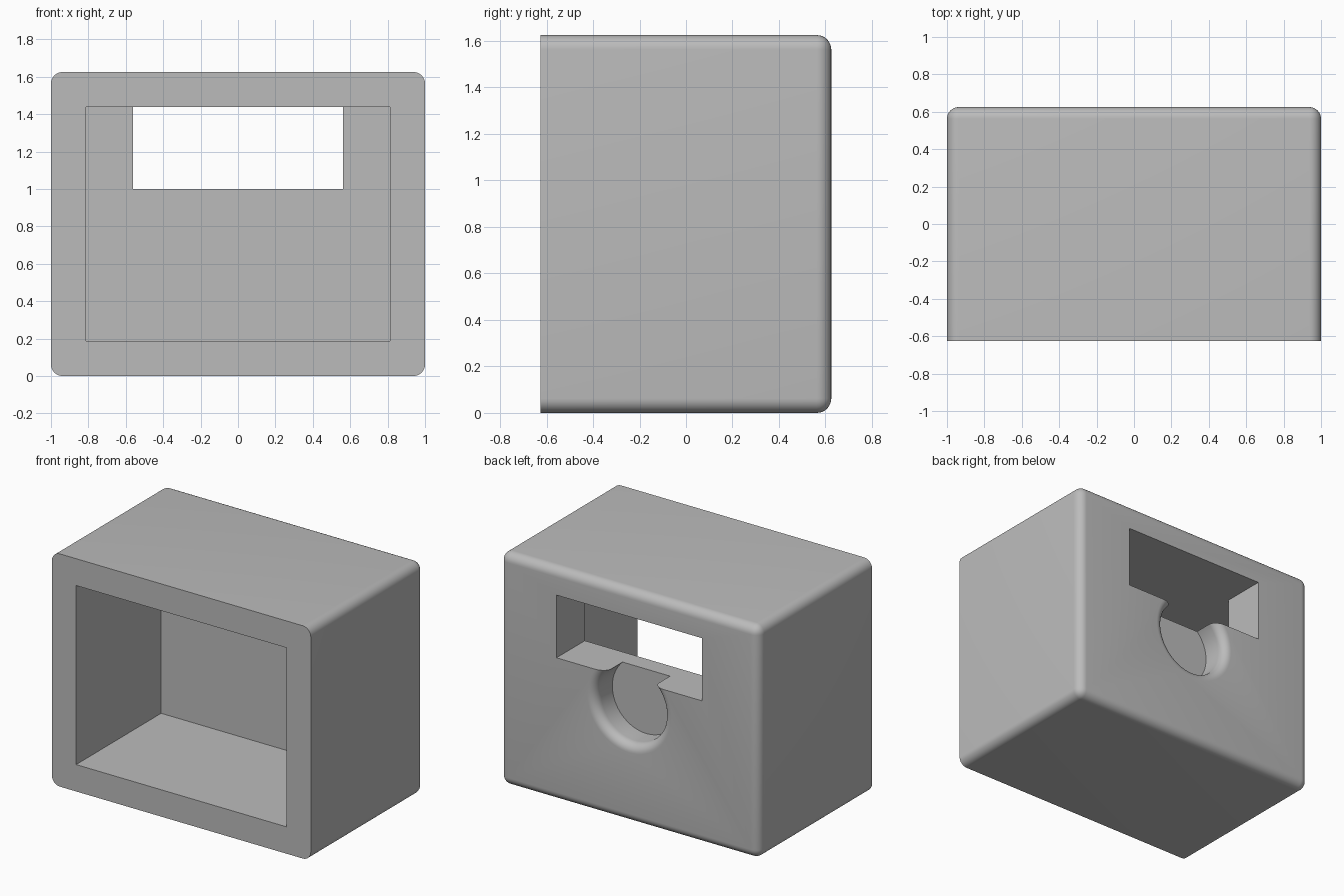
import bpy
import bmesh
import math
from mathutils import Matrix, Vector

if "Cube" in bpy.data.objects:
    bpy.data.objects.remove(bpy.data.objects["Cube"], do_unlink=True)

HALF_X, HALF_Y, HEIGHT = 1.0, 0.625, 1.625
ROUND = 0.0625

grey = bpy.data.materials.new("light grey")
grey.use_nodes = True
colour = (0.5, 0.5, 0.5, 1)
grey.diffuse_color = colour
grey.node_tree.nodes["Principled BSDF"].inputs["Base Color"].default_value = colour


def add_object(name, bm):
    bmesh.ops.recalc_face_normals(bm, faces=bm.faces)
    mesh = bpy.data.meshes.new(name)
    bm.to_mesh(mesh)
    bm.free()
    mesh.materials.append(grey)
    obj = bpy.data.objects.new(name, mesh)
    bpy.context.collection.objects.link(obj)
    return obj


def box(low, high):
    bm = bmesh.new()
    low, high = Vector(low), Vector(high)
    size = Matrix.Diagonal((high - low).to_4d())
    bmesh.ops.create_cube(bm, size=1, matrix=Matrix.Translation((low + high) / 2) @ size)
    return bm


def cut(body, cutter):
    cutter.hide_render = True
    mod = body.modifiers.new(cutter.name, "BOOLEAN")
    mod.operation = "DIFFERENCE"
    mod.solver = "EXACT"
    mod.object = cutter
    bpy.context.view_layer.objects.active = body
    bpy.ops.object.modifier_apply(modifier=mod.name)
    bpy.data.objects.remove(cutter, do_unlink=True)


# Housing block, rounded everywhere except around the front opening
bm = box((-HALF_X, -HALF_Y, 0), (HALF_X, HALF_Y, HEIGHT))
edges = [e for e in bm.edges if any(v.co.y > 0 for v in e.verts)]
bmesh.ops.bevel(bm, geom=edges, offset=ROUND, segments=8, profile=0.5, affect="EDGES")
housing = add_object("housing", bm)

# Front cavity
cut(housing, add_object("cavity_cutter", box((-0.8125, -0.8, 0.1875), (0.8125, 0.3125, 1.4375))))

# Slot through the back wall, level with the cavity ceiling
cut(housing, add_object("slot_cutter", box((-0.5625, 0.2, 1.0), (0.5625, 0.8, 1.4375))))

# Round thumb recess with a flared lip, turned about the y axis
INNER, FLOOR = 0.2625, 0.4375
outer = INNER + ROUND
profile = [(0, FLOOR), (INNER, FLOOR)]
for i in range(9):
    a = math.pi / 2 * i / 8
    profile.append((outer - ROUND * math.cos(a), HALF_Y - ROUND + ROUND * math.sin(a)))
profile += [(outer, 0.8), (0, 0.8)]
bm = bmesh.new()
verts = [bm.verts.new((r, y, 0)) for r, y in profile]
path = [bm.edges.new(pair) for pair in zip(verts, verts[1:])]
bmesh.ops.spin(bm, geom=verts + path, axis=(0, 1, 0), cent=(0, 0, 0),
               angle=math.tau, steps=64, use_merge=True)
bmesh.ops.remove_doubles(bm, verts=bm.verts, dist=0.0001)
bmesh.ops.translate(bm, verts=bm.verts, vec=(0, 0, 0.8125))
cut(housing, add_object("recess_cutter", bm))

# Smooth the rounded edges, keep the openings sharp
bpy.ops.object.select_all(action="DESELECT")
housing.select_set(True)
bpy.context.view_layer.objects.active = housing
bpy.ops.object.shade_smooth_by_angle(angle=math.radians(30))
